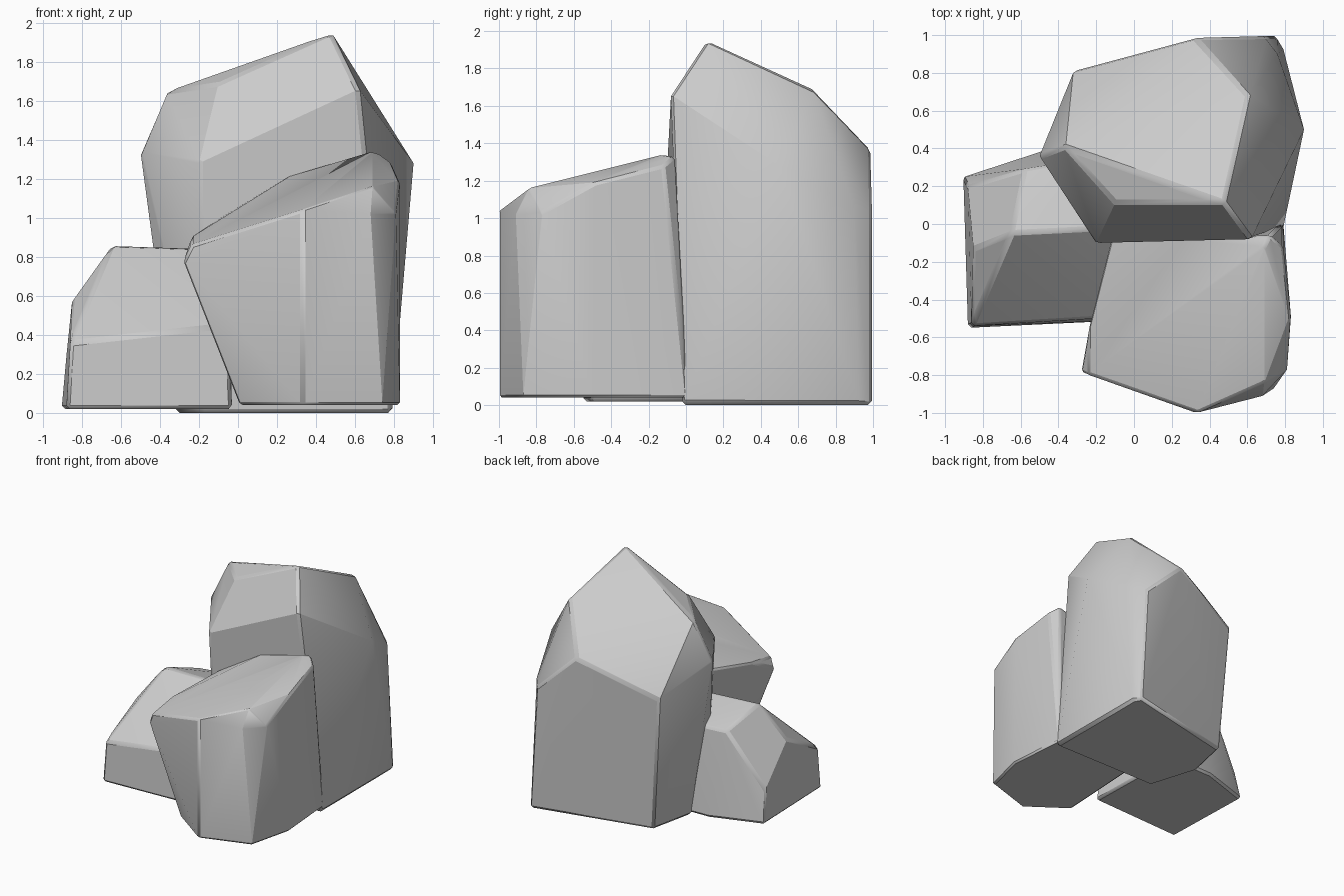
import bpy, bmesh, math

if "Cube" in bpy.data.objects:
    bpy.data.objects.remove(bpy.data.objects["Cube"])


def rock(name, points, bevel):
    """Faceted boulder: convex hull of corner points with chipped edges."""
    bm = bmesh.new()
    for p in points:
        bm.verts.new(p)
    bmesh.ops.convex_hull(bm, input=bm.verts[:])
    loose = [v for v in bm.verts if not v.link_faces]
    bmesh.ops.delete(bm, geom=loose, context='VERTS')
    bmesh.ops.dissolve_limit(bm, angle_limit=math.radians(6),
                             verts=bm.verts[:], edges=bm.edges[:])
    bmesh.ops.recalc_face_normals(bm, faces=bm.faces[:])
    me = bpy.data.meshes.new(name)
    bm.to_mesh(me)
    bm.free()
    ob = bpy.data.objects.new(name, me)
    bpy.context.collection.objects.link(ob)
    mod = ob.modifiers.new("chipped_edges", 'BEVEL')
    mod.width = bevel
    mod.segments = 1
    mod.limit_method = 'ANGLE'
    mod.angle_limit = math.radians(35)
    bpy.ops.object.select_all(action='DESELECT')
    ob.select_set(True)
    bpy.context.view_layer.objects.active = ob
    bpy.ops.object.shade_smooth_by_angle(angle=math.radians(28))
    return ob


# Tall rock at the back: slanted top, shoulder, base
rock("tall_rock", [
    (.48, .11, 1.95), (-.10, .11, 1.69), (-.37, .41, 1.65),
    (-.32, .81, 1.13), (.33, .985, 1.37), (.61, .68, 1.69),
    (-.50, .36, 1.34), (-.20, -.10, 1.28), (.62, -.08, 1.66),
    (.90, .50, 1.28), (.69, .995, 1.03), (.76, .90, 1.06),
    (.75, .995, 0), (.79, .93, 0), (.79, -.02, 0),
    (-.19, -.02, 0), (-.32, .40, 0), (-.24, .77, 0),
], .02)

# Medium rock at the front right, leaning over on its left
rock("front_rock", [
    (.69, -.12, 1.34), (.72, -.06, 1.33), (.79, -.12, 1.28), (.83, -.48, 1.19),
    (.69, -.84, 1.16), (.33, -1.0, 1.04), (.68, -.91, 1.02), (.81, -.77, 1.03),
    (-.24, -.80, .86), (-.28, -.78, .78), (-.24, -.55, .90),
    (-.12, -.08, .98), (.25, -.07, 1.21),
    (.01, -.77, .04), (.33, -1.0, .04), (.74, -.87, .04), (.83, -.50, .04),
    (.79, .01, .04), (.05, -.02, .04),
], .014)

# Low rock at the left, tucked under the other two
rock("low_rock", [
    (-.65, -.05, .86), (-.05, -.02, .84), (-.85, -.13, .58),
    (-.86, -.54, .36), (-.05, -.49, .45), (-.88, .20, .29),
    (-.58, .29, .74), (-.20, .35, .75),
    (-.905, .25, .02), (-.88, -.55, .02), (-.03, -.51, .02),
    (-.05, .40, .02), (-.48, .39, .02),
], .018)
